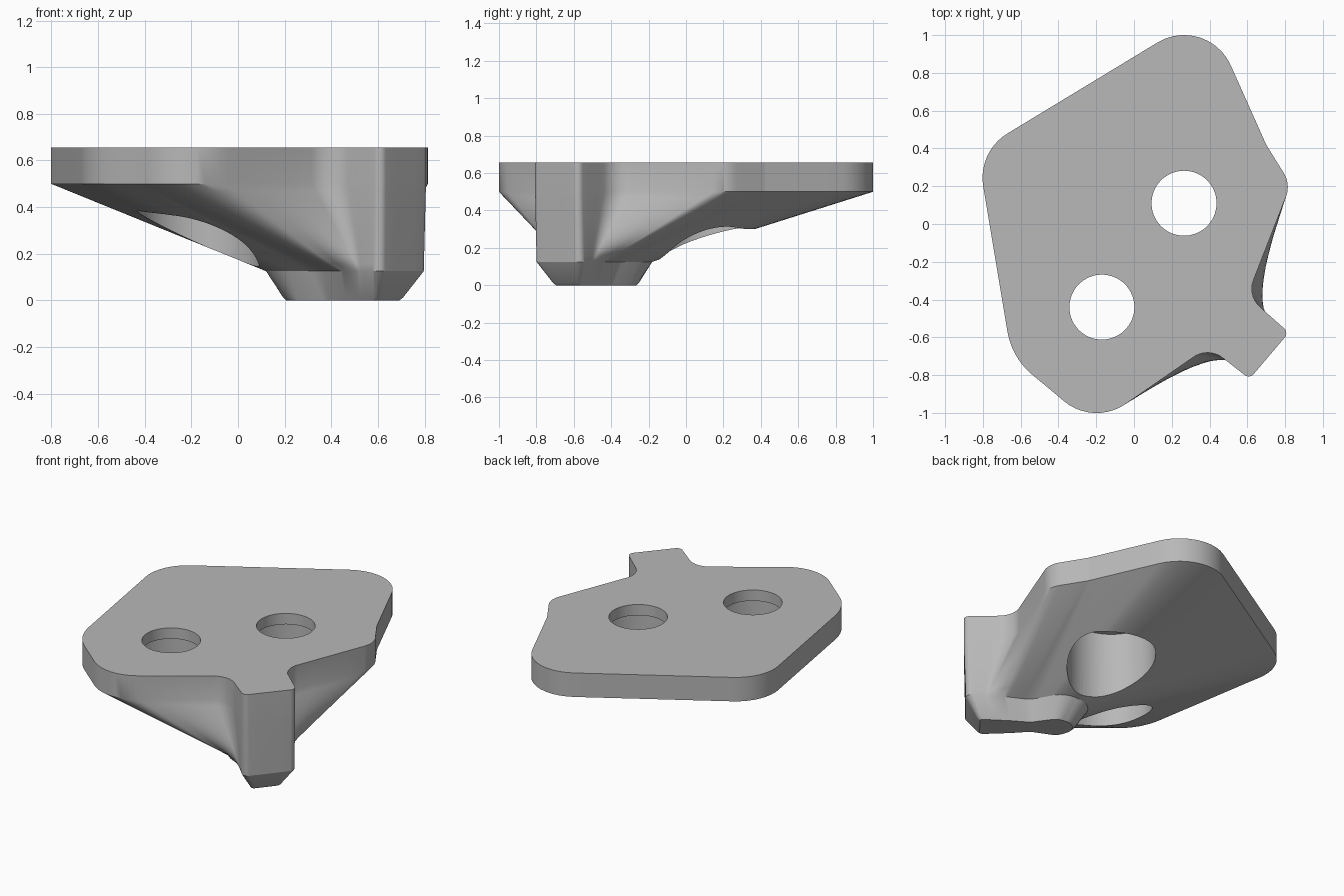
import bpy
import bmesh
from math import sin, tan
from mathutils import Vector

cube = bpy.data.objects.get("Cube")
if cube:
    bpy.data.objects.remove(cube, do_unlink=True)

grey = bpy.data.materials.new("plain grey")
grey.use_nodes = True
grey.diffuse_color = (0.48, 0.48, 0.48, 1)
grey.node_tree.nodes["Principled BSDF"].inputs["Base Color"].default_value = grey.diffuse_color

ARC, EDGE, LOFT = 10, 4, 12


def rounded(corners):
    """Round each (x, y, radius) corner; the point count depends only on the corner count."""
    n = len(corners)
    pts = [Vector(c[:2]) for c in corners]
    half, length = [], []
    for i, p in enumerate(pts):
        h = (pts[i - 1] - p).angle(pts[(i + 1) % n] - p) / 2
        half.append(h)
        length.append(max(0.01, corners[i][2] / tan(h)))
    gap = [(pts[(i + 1) % n] - pts[i]).length / (length[i] + length[(i + 1) % n])
           for i in range(n)]
    length = [l * min(1, 0.97 * gap[i - 1], 0.97 * gap[i]) for i, l in enumerate(length)]
    arcs = []
    for i, p in enumerate(pts):
        a = p + (pts[i - 1] - p).normalized() * length[i]
        b = p + (pts[(i + 1) % n] - p).normalized() * length[i]
        w = sin(half[i])
        arc = []
        for k in range(ARC + 1):
            t = k / ARC
            f, g, h = (1 - t) ** 2, 2 * w * t * (1 - t), t * t
            arc.append((a * f + p * g + b * h) / (f + g + h))
        arcs.append(arc)
    out = []
    for i, arc in enumerate(arcs):
        out += arc
        out += [arc[-1].lerp(arcs[(i + 1) % n][0], k / EDGE) for k in range(1, EDGE)]
    return out


# Plate outline, counter-clockwise from the tip
plate = rounded([
    (0.82, -0.575, 0.035), (0.60, -0.38, 0.13), (0.83, 0.21, 0.14), (0.70, 0.42, 0.15),
    (0.387, 1.12, 0.27), (-0.829, 0.383, 0.275), (-0.647, -0.708, 0.38),
    (-0.43, -0.888, 0), (-0.214, -1.07, 0.27), (0.394, -0.65, 0.13), (0.612, -0.82, 0.035)])

# Keyhole-shaped foot: distance inward from the tip, distance across, radius
side = [(0, 0.163, 0.035), (0.12, 0.15, 0.1), (0.24, 0.135, 0.2),
        (0.38, 0.105, 0.15), (0.58, 0.185, 0.14)]
keyhole = side + [(0.80, 0, 0.15)] + [(u, -v, r) for u, v, r in reversed(side)]


def foot_outline(along, across):
    mid = 0.38
    inward, sideways = Vector((-0.775, 0.633)), Vector((0.633, 0.775))
    result = []
    for u, v, r in keyhole:
        p = Vector((0.71, -0.69)) + inward * (mid + (u - mid) * along) + sideways * v * across
        result.append((p.x, p.y, r * across))
    return rounded(result)


foot = foot_outline(1, 1)

# Stack of sections from the top down
sections = [(plate, 0.655), (plate, 0.5)]
for k in range(1, LOFT + 1):
    t = k / LOFT
    sections.append(([a.lerp(b, t) for a, b in zip(plate, foot)], 0.5 + (0.125 - 0.5) * t))
sections += [(foot_outline(0.82, 0.58), 0.012), (foot_outline(0.78, 0.53), 0)]

bm = bmesh.new()
rings = [[bm.verts.new((p.x, p.y, z)) for p in outline] for outline, z in sections]
for upper, lower in zip(rings, rings[1:]):
    for i in range(len(upper)):
        bm.faces.new((upper[i - 1], lower[i - 1], lower[i], upper[i]))
bm.faces.new(rings[0])
bm.faces.new(list(reversed(rings[-1])))
bmesh.ops.recalc_face_normals(bm, faces=bm.faces)
mesh = bpy.data.meshes.new("bracket_body")
bm.to_mesh(mesh)
bm.free()
mesh.materials.append(grey)
body = bpy.data.objects.new("bracket_body", mesh)
bpy.context.collection.objects.link(body)


# Bolt holes with wide bores from below
def cut(name, x, y, radius, bottom, top):
    bpy.ops.mesh.primitive_cylinder_add(vertices=64, radius=radius, depth=top - bottom,
                                        location=(x, y, (top + bottom) / 2))
    cutter = bpy.context.object
    cutter.name = name
    cutter.data.materials.append(grey)
    mod = body.modifiers.new(name, "BOOLEAN")
    mod.operation = "DIFFERENCE"
    mod.solver = "EXACT"
    mod.object = cutter
    bpy.context.view_layer.objects.active = body
    bpy.ops.object.modifier_apply(modifier=name)
    bpy.data.objects.remove(cutter, do_unlink=True)


for x, y in ((0.265, 0.11), (-0.17, -0.44)):
    cut("wide_bore", x, y, 0.26, -0.2, 0.585)
    cut("bolt_hole", x, y, 0.172, 0.3, 0.9)

bpy.ops.object.select_all(action="DESELECT")
body.select_set(True)
bpy.context.view_layer.objects.active = body
bpy.ops.object.shade_smooth_by_angle(angle=0.5)
